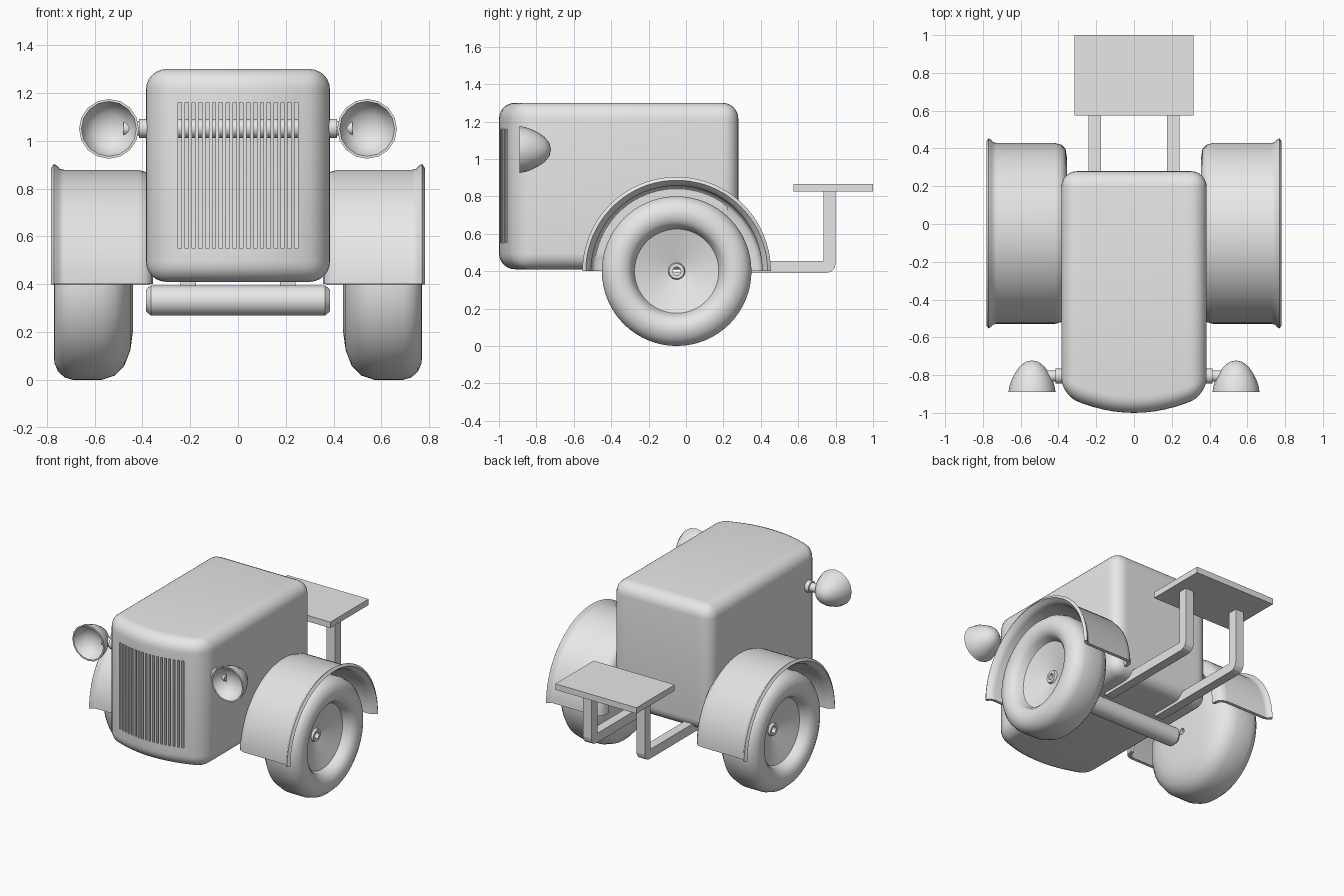
import bpy
import bmesh
import math
from mathutils import Vector

cube = bpy.data.objects.get("Cube")
if cube:
    bpy.data.objects.remove(cube, do_unlink=True)

grey = bpy.data.materials.new("plain grey")
grey.use_nodes = True
grey.diffuse_color = (0.8, 0.8, 0.8, 1)
grey.node_tree.nodes["Principled BSDF"].inputs["Base Color"].default_value = (0.8, 0.8, 0.8, 1)

WHEEL_Y, WHEEL_Z = -0.05, 0.40


def finish(name, bm, smooth=None):
    """Turn a bmesh into a named grey object."""
    bmesh.ops.recalc_face_normals(bm, faces=bm.faces)
    mesh = bpy.data.meshes.new(name)
    bm.to_mesh(mesh)
    bm.free()
    mesh.materials.append(grey)
    obj = bpy.data.objects.new(name, mesh)
    bpy.context.collection.objects.link(obj)
    if smooth:
        shade(obj, smooth)
    return obj


def activate(obj):
    bpy.ops.object.select_all(action='DESELECT')
    obj.select_set(True)
    bpy.context.view_layer.objects.active = obj


def shade(obj, degrees):
    activate(obj)
    bpy.ops.object.shade_smooth_by_angle(angle=math.radians(degrees))


def apply_modifiers(obj):
    activate(obj)
    for mod in list(obj.modifiers):
        bpy.ops.object.modifier_apply(modifier=mod.name)


def add_box(bm, low, high):
    low, high = Vector(low), Vector(high)
    verts = bmesh.ops.create_cube(bm, size=1)["verts"]
    for v in verts:
        v.co = (low + high) / 2 + v.co * (high - low)
    return verts


def lathe(name, points, centre, axis, steps, closed=False, angle=math.tau, smooth=40):
    """Spin a profile, given as 3D points, about an axis."""
    bm = bmesh.new()
    verts = [bm.verts.new(p) for p in points]
    pairs = list(zip(verts, verts[1:])) + ([(verts[-1], verts[0])] if closed else [])
    edges = [bm.edges.new(p) for p in pairs]
    bmesh.ops.spin(bm, geom=verts + edges, cent=centre, axis=axis, angle=angle, steps=steps)
    bmesh.ops.remove_doubles(bm, verts=bm.verts, dist=0.0005)
    return finish(name, bm, smooth)


def lathe_x(name, profile, side, y, z, steps, **kw):
    """Lathe (x, radius) pairs about a crosswise axis, starting towards the back."""
    points = [(side * x, y + r, z) for x, r in profile]
    return lathe(name, points, (0, y, z), (1, 0, 0), steps, **kw)


# Rounded hollow body with a bowed front
bm = bmesh.new()
add_box(bm, (-0.385, -0.90, 0.41), (0.385, 0.28, 1.30))
bmesh.ops.bevel(bm, geom=bm.edges[:], offset=0.085, segments=6, profile=0.5, affect='EDGES')
for i in range(-5, 6):
    bmesh.ops.bisect_plane(bm, geom=bm.verts[:] + bm.edges[:] + bm.faces[:],
                           plane_co=(i * 0.055, 0, 0), plane_no=(1, 0, 0))
for v in bm.verts:
    if v.co.y < -0.5:
        v.co.y -= 0.10 * (1 - (v.co.x / 0.385) ** 2)
body = finish("body", bm)
shell = body.modifiers.new("shell", 'SOLIDIFY')
shell.thickness = 0.03
shell.offset = -1

# Grille slots cut through the front wall
bm = bmesh.new()
for i in range(18):
    x = (i - 8.5) * 0.0286
    add_box(bm, (x - 0.007, -1.1, 0.55), (x + 0.007, -0.80, 1.16))
cutter = finish("grille_cutter", bm)
cutter.hide_render = True
cut = body.modifiers.new("slots", 'BOOLEAN')
cut.operation = 'DIFFERENCE'
cut.solver = 'EXACT'
cut.object = cutter
apply_modifiers(body)
bpy.data.objects.remove(cutter, do_unlink=True)
shade(body, 30)

# Axle under the body
lathe_x("axle", [(-0.385, 0), (-0.385, 0.045), (-0.365, 0.063), (0.365, 0.063),
                 (0.385, 0.045), (0.385, 0)], 1, WHEEL_Y, 0.332, 32)

# Crossbar that carries the headlamps
lathe_x("lamp_bar", [(-0.48, 0), (-0.48, 0.03), (-0.415, 0.03), (-0.415, 0.04), (0.415, 0.04),
                     (0.415, 0.03), (0.48, 0.03), (0.48, 0)], 1, -0.805, 1.052, 24)

# Tyre section, dished hub and axle hole in one profile
WHEEL = [(0.44, 0.022), (0.44, 0.20), (0.45, 0.275), (0.475, 0.34), (0.515, 0.382), (0.57, 0.40),
         (0.69, 0.40), (0.725, 0.39), (0.753, 0.365), (0.768, 0.33), (0.77, 0.30),
         (0.76, 0.265), (0.735, 0.24), (0.70, 0.23), (0.69, 0.225),
         (0.635, 0.045), (0.65, 0.04), (0.65, 0.022)]

# Mudguard mid-surface: flared outer lip, flat crown, turned-down inner wall
GUARD = [(0.776, 0.495), (0.764, 0.487), (0.752, 0.474), (0.73, 0.468), (0.42, 0.468),
         (0.39, 0.46), (0.372, 0.442), (0.366, 0.40)]

# Headlamp as (radius, y): bullet back, rim and hollow front
LAMP = [(0, -0.722), (0.035, -0.73), (0.068, -0.757), (0.09, -0.79), (0.11, -0.83), (0.12, -0.86),
        (0.125, -0.89), (0.115, -0.89), (0.10, -0.85), (0.065, -0.815), (0, -0.80)]

for side, label in ((1, "left"), (-1, "right")):
    lathe_x(label + "_wheel", WHEEL, side, WHEEL_Y, WHEEL_Z, 64, closed=True)

    guard = lathe_x(label + "_mudguard", GUARD, side, WHEEL_Y, WHEEL_Z, 40,
                    angle=math.pi, smooth=None)
    thick = guard.modifiers.new("thickness", 'SOLIDIFY')
    thick.thickness = 0.022
    thick.offset = 0
    apply_modifiers(guard)
    shade(guard, 40)

    x, z = side * 0.54, 1.05
    lathe(label + "_headlamp", [(x + r, y, z) for r, y in LAMP], (x, 0, z), (0, 1, 0), 16)

    # Bent seat support with a rounded outer corner
    bm = bmesh.new()
    outline = [(0.0, 0.39), (0.80, 0.39), (0.80, 0.83), (0.735, 0.83), (0.735, 0.455), (0.0, 0.455)]
    face = bm.faces.new([bm.verts.new((side * 0.175, y, z)) for y, z in outline])
    new = bmesh.ops.extrude_face_region(bm, geom=[face])["geom"]
    bmesh.ops.translate(bm, vec=(side * 0.065, 0, 0),
                        verts=[g for g in new if isinstance(g, bmesh.types.BMVert)])
    corner = [e for e in bm.edges
              if all(v.co.y > 0.79 and v.co.z < 0.40 for v in e.verts)]
    bmesh.ops.bevel(bm, geom=corner, offset=0.05, segments=3, profile=0.5, affect='EDGES')
    finish(label + "_seat_support", bm)

# Flat seat plate
bm = bmesh.new()
add_box(bm, (-0.315, 0.575, 0.825), (0.315, 1.0, 0.867))
finish("seat", bm)
